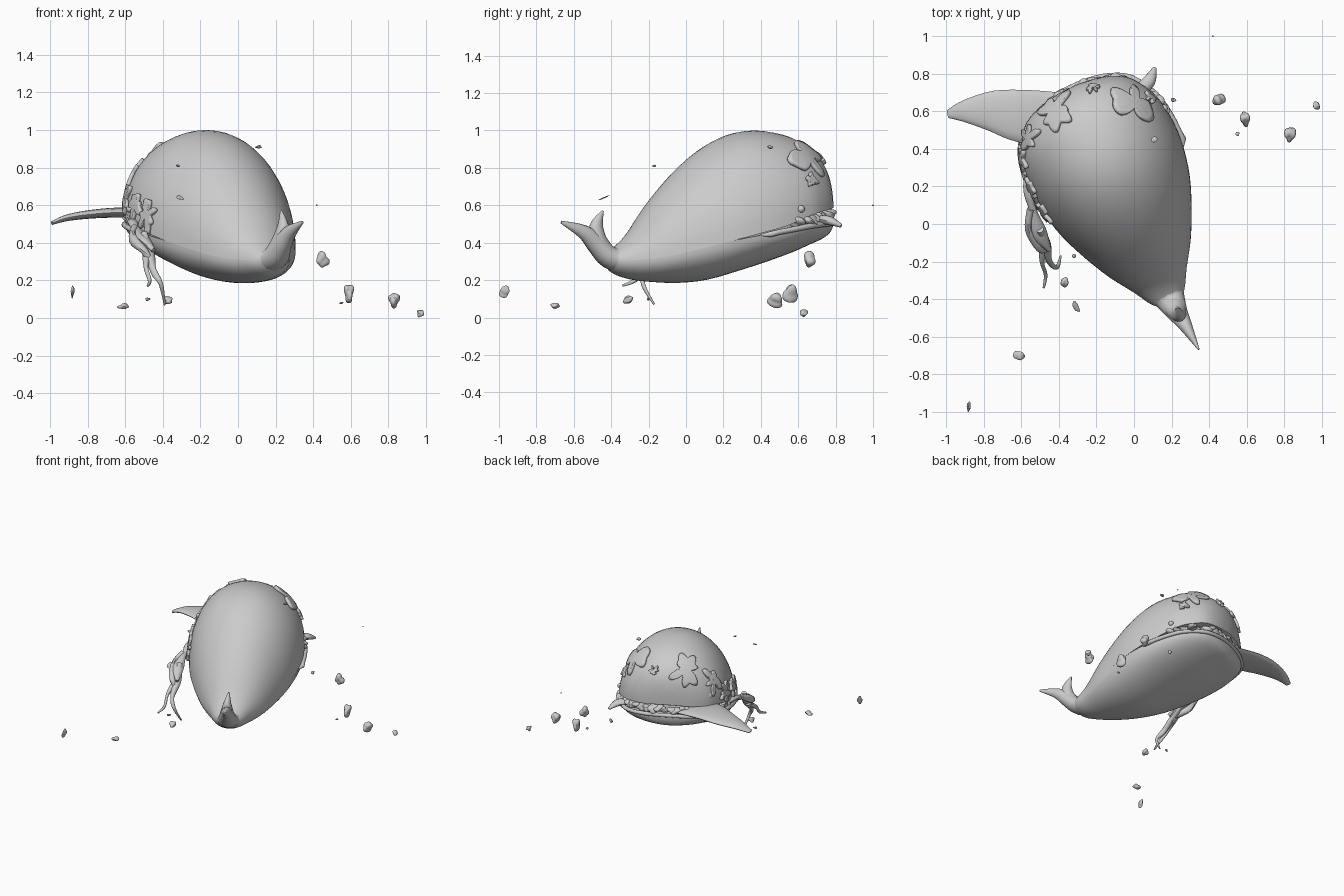
import bpy, bmesh, random
from math import sin, cos, pi, radians
from mathutils import Vector, Matrix

if "Cube" in bpy.data.objects:
    bpy.data.objects.remove(bpy.data.objects["Cube"])

random.seed(11)
TURN = Matrix.Rotation(radians(25), 4, 'Z')   # whale faces along local +y, turned 25 degrees


def finish(name, bm, matrix=None):
    if matrix:
        bm.transform(matrix)
    bmesh.ops.recalc_face_normals(bm, faces=bm.faces)
    me = bpy.data.meshes.new(name)
    bm.to_mesh(me)
    bm.free()
    ob = bpy.data.objects.new(name, me)
    bpy.context.collection.objects.link(ob)
    bpy.ops.object.select_all(action='DESELECT')
    ob.select_set(True)
    bpy.context.view_layer.objects.active = ob
    bpy.ops.object.shade_smooth_by_angle(angle=radians(45))
    return ob


def loft(rings):
    bm = bmesh.new()
    rows = [[bm.verts.new(p) for p in ring] for ring in rings]
    n = len(rows[0])
    for a, b in zip(rows, rows[1:]):
        for i in range(n):
            j = (i + 1) % n
            bm.faces.new((a[i], a[j], b[j], b[i]))
    bm.faces.new(rows[0])
    bm.faces.new(rows[-1])
    return bm


def spline(rows, steps):
    # Catmull-Rom through rows of numbers
    out = []
    for i in range(len(rows) - 1):
        q = [rows[max(i - 1, 0)], rows[i], rows[i + 1], rows[min(i + 2, len(rows) - 1)]]
        for k in range(steps):
            t = k / steps
            out.append([0.5 * (2*b + (c-a)*t + (2*a-5*b+4*c-d)*t*t + (3*b-a-3*c+d)*t**3)
                        for a, b, c, d in zip(*q)])
    return out + [list(rows[-1])]


def tube(rows, side=None, steps=4, n=12):
    # rows: x, y, z, radius along side, radius across
    rows = spline(rows, steps)
    pts = [Vector(r[:3]) for r in rows]
    rings = []
    for i, (p, r) in enumerate(zip(pts, rows)):
        d = (pts[min(i + 1, len(pts) - 1)] - pts[max(i - 1, 0)]).normalized()
        s = Vector(side) if side else d.cross(Vector((0.1, 0.2, 1)))
        s = (s - d * s.dot(d)).normalized()
        t = d.cross(s)
        rings.append([p + s * cos(2*pi*k/n) * r[3] + t * sin(2*pi*k/n) * r[4] for k in range(n)])
    return loft(rings)


# Body sections: y, half width, top, upper lip, lower lip, bottom
SECTIONS = spline([
    (-.49, .025, .36, .335, .335, .31), (-.43, .095, .37, .305, .305, .24),
    (-.33, .155, .45, .31, .31, .205), (-.20, .24, .62, .33, .33, .19),
    (-.05, .315, .78, .37, .37, .185), (.10, .375, .90, .41, .41, .20),
    (.25, .41, .975, .45, .44, .24), (.40, .42, 1.0, .49, .465, .285),
    (.55, .40, .98, .545, .49, .335), (.65, .355, .94, .57, .50, .375),
    (.73, .29, .88, .585, .505, .405), (.78, .18, .80, .59, .51, .43),
    (.80, .06, .71, .60, .515, .475)], 3)


def half_shell(lip, edge):
    return loft([[(s[1]*cos(pi*k/28), s[0], s[lip] + (s[edge]-s[lip])*sin(pi*k/28))
                  for k in range(29)] for s in SECTIONS])


head = finish("upper_body", half_shell(3, 2), TURN)
finish("lower_jaw_and_belly", half_shell(4, 5), TURN)

# Raised lower lip, running round the mouth from pointed corners
right = [(s[1] + .005, s[0], s[4], .015, .015) for s in SECTIONS if s[0] > .34]
right = [(.40, .25, .44, .004, .004), (.425, .30, .445, .02, .016)] + right
finish("lower_lip", tube(right + [(-r[0],) + r[1:] for r in reversed(right)], steps=1, n=10), TURN)

# Upturned tail with a rear and a front lobe
finish("tail_rear_lobe", tube([(0, -.34, .31, .12, .08), (.005, -.45, .32, .08, .062),
       (.01, -.53, .39, .055, .055), (.02, -.61, .455, .035, .04), (.03, -.75, .51, .005, .008)], (1, 0, 0)), TURN)
finish("tail_front_lobe", tube([(0, -.45, .335, .06, .04), (.01, -.52, .41, .05, .045),
       (.015, -.535, .49, .03, .038), (.02, -.50, .57, .005, .006)], (1, 0, 0)), TURN)

# Tongue hanging out of the mouth
finish("tongue", tube([(-.40, .55, .545, .15, .025), (-.6, .575, .56, .14, .027), (-.75, .60, .555, .11, .024),
       (-.9, .60, .535, .06, .018), (-.99, .585, .505, .022, .01)], (0, 1, 0), n=16))


def blob(name, loc, size, stretch=(1, 1, 1), matrix=None, rough=.3):
    bm = bmesh.new()
    bmesh.ops.create_icosphere(bm, subdivisions=3, radius=1)
    rot = Matrix.Rotation(random.uniform(-.6, .6), 4, 'X') @ Matrix.Rotation(random.uniform(-.6, .6), 4, 'Z')
    for v in bm.verts:
        v.co *= 1 + rough * sin(3*v.co.x + loc[0]*40) * cos(3*v.co.z + loc[1]*30)
        v.co = Vector([a*b*size for a, b in zip(v.co, stretch)])
        v.co = Vector(loc) + (rot @ v.co if rough else v.co)
    finish(name, bm, matrix)


for sx in (-1, 1):
    blob("eye", (sx * .405, .49, .58), .02, matrix=TURN, rough=0)


# Thin, ragged water patches clinging to the body
def splat(loc, radius, long=1.0):
    nrm = (Vector(loc) - Vector((-.13, .3, .55))).normalized()
    q = nrm.to_track_quat('Z', 'Y')
    waves = [(k, random.uniform(.05, .2), random.uniform(0, 6)) for k in range(2, 8)]
    seg = 56
    bm = bmesh.new()
    mid = bm.verts.new(loc)
    prev = None
    for ring in range(1, 6):
        row = []
        for k in range(seg):
            a = 2*pi*k/seg
            r = radius*ring/5 * max(.2, .65 + sum(w*cos(m*a + p) for m, w, p in waves))
            row.append(bm.verts.new(Vector(loc) + q @ Vector((r*cos(a), r*sin(a)*long, 0))))
        for k in range(seg):
            j = (k+1) % seg
            bm.faces.new((prev[k], row[k], row[j], prev[j]) if prev else (mid, row[k], row[j]))
        prev = row
    ob = finish("water_patch", bm)
    w = ob.modifiers.new("wrap", 'SHRINKWRAP')
    w.target = head
    w.wrap_method = 'NEAREST_SURFACEPOINT'
    w.wrap_mode = 'ABOVE_SURFACE'
    w.offset = .008
    t = ob.modifiers.new("thick", 'SOLIDIFY')
    t.thickness = .024
    t.offset = 0


for loc, r, l in [((-.40, .58, .84), .13, 1.1), ((0, .64, .86), .16, 1), ((-.22, .72, .84), .04, 1),
                  ((-.53, .45, .74), .08, 1.3), ((-.57, .35, .63), .09, .8), ((-.55, .18, .6), .09, 1),
                  ((-.5, .05, .55), .09, 1.2), ((.1, .68, .74), .05, 1)]:
    splat(loc, r, l)

# Water strands at the side and mouth
for path in [
    [(-.54, .42, .50, .02, .02), (-.56, .2, .51, .03, .02), (-.54, .08, .47, .02, .02), (-.50, -.05, .42, .04, .02),
     (-.45, -.14, .36, .012, .012)],
    [(-.50, -.03, .45, .02, .02), (-.47, -.11, .34, .03, .02), (-.45, -.2, .25, .015, .02), (-.41, -.23, .18, .012, .012),
     (-.39, -.17, .07, .005, .005)],
    [(-.55, .08, .48, .02, .02), (-.56, -.03, .42, .02, .03), (-.50, -.12, .36, .03, .02), (-.47, -.13, .3, .02, .02)],
    [(-.48, -.1, .34, .03, .02), (-.49, -.2, .27, .012, .015), (-.47, -.27, .2, .01, .012), (-.48, -.34, .17, .006, .006)],
    [(.02, .70, .52, .03, .02), (.08, .76, .52, .035, .025), (.11, .83, .49, .01, .01)],
    [(-.5, .55, .62, .02, .03), (-.56, .5, .65, .025, .03), (-.57, .44, .73, .008, .01)],
]:
    finish("water_strand", tube(path, n=10))

# Foam along the open mouth
for s in SECTIONS:
    if s[0] > .5:
        for sx in (-1, 1):
            blob("mouth_foam", (sx*(s[1]-.03), s[0]-.02, (s[3]+s[4])/2 + random.uniform(-.01, .01)),
                 random.uniform(.025, .04), (1.2, 1, .8), TURN)

# Flying drops
for x, y, z, size, st in [
    (.45, .66, .31, .035, (.9, .8, 1.1)), (.59, .56, .13, .05, (.5, .7, 1.1)), (.83, .48, .095, .038, (.7, 1, 1)),
    (.97, .63, .025, .022, (.9, .9, 1)), (-.37, -.31, .095, .024, (1, 1, .9)), (-.61, -.70, .062, .028, (1, .8, .5)),
    (-.88, -.97, .14, .03, (.3, .8, 1)), (-.31, -.44, .64, .03, (.5, 1, .1)), (-.48, -.2, .10, .015, (1, .5, .5)),
    (.21, .66, .30, .015, (1, .6, 1)), (.55, .48, .08, .01, (1, 1, .5)), (.42, 1.0, .60, .004, (1, 1, 1)),
    (-.32, -.17, .81, .01, (1, 1, .6)), (.11, .45, .91, .015, (1, 1, .5)),
]:
    blob("water_drop", (x, y, z), size, st)
